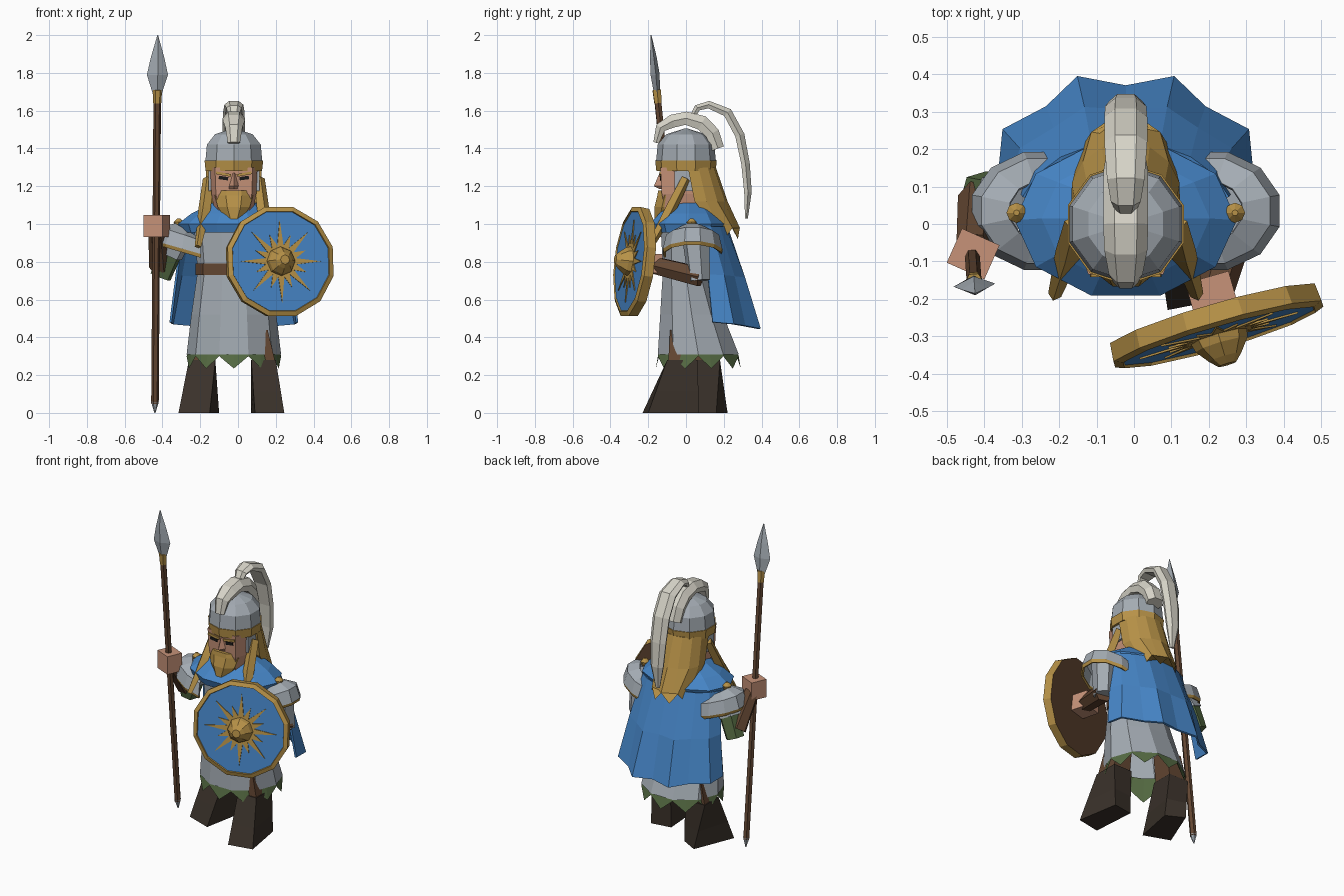
import bpy, math
import bmesh
from mathutils import Vector, Matrix

if "Cube" in bpy.data.objects:
    bpy.data.objects.remove(bpy.data.objects["Cube"])

CX = -0.022  # symmetry plane of the body


def mat(name, *rgb):
    m = bpy.data.materials.new(name)
    m.diffuse_color = (*rgb, 1)
    m.use_nodes = True
    m.node_tree.nodes["Principled BSDF"].inputs["Base Color"].default_value = m.diffuse_color
    return m


STEEL = mat("steel grey", 0.37, 0.41, 0.45)
BLUE = mat("cloth blue", 0.062, 0.24, 0.58)
GOLD = mat("gold", 0.48, 0.29, 0.065)
SKIN = mat("skin", 0.57, 0.29, 0.19)
BROWN = mat("leather brown", 0.125, 0.062, 0.032)
DARK = mat("dark boots", 0.042, 0.031, 0.023)
GREEN = mat("green cloth", 0.09, 0.145, 0.055)
WHITE = mat("plume white", 0.68, 0.66, 0.58)
BLACK = mat("black", 0.01, 0.01, 0.01)


def loft(name, rings, mats, closed=True, caps=(True, True), thick=0, matrix=None):
    """Skin a stack of rings; mats is one material or one per band (+ bottom cap, top cap)."""
    n, bands = len(rings[0]), len(rings) - 1
    ms = mats if isinstance(mats, list) else [mats] * (bands + 2)
    ms = ms + [ms[-1]] * (bands + 2 - len(ms))
    slots = list(dict.fromkeys(ms))
    bm = bmesh.new()
    vs = [[bm.verts.new(p) for p in r] for r in rings]
    for i in range(bands):
        for j in range(n if closed else n - 1):
            k = (j + 1) % n
            f = bm.faces.new((vs[i][j], vs[i][k], vs[i + 1][k], vs[i + 1][j]))
            f.material_index = slots.index(ms[i])
    if closed:
        for end, row, m in ((0, vs[0], ms[bands]), (1, vs[-1], ms[bands + 1])):
            if caps[end]:
                bm.faces.new(row).material_index = slots.index(m)
    bmesh.ops.recalc_face_normals(bm, faces=bm.faces)
    me = bpy.data.meshes.new(name)
    bm.to_mesh(me)
    bm.free()
    for m in slots:
        me.materials.append(m)
    ob = bpy.data.objects.new(name, me)
    bpy.context.collection.objects.link(ob)
    if matrix:
        ob.matrix_world = matrix
    if thick:
        s = ob.modifiers.new("thickness", 'SOLIDIFY')
        s.thickness, s.offset = thick, 0
    return ob


def ring(cx, cy, z, rx, ry, n=10, phase=0.0, drop=None):
    out = []
    for i in range(n):
        a = math.radians(phase) + 2 * math.pi * i / n
        out.append(Vector((cx + rx * math.cos(a), cy + ry * math.sin(a), z - (drop(i) if drop else 0))))
    return out


def arc(cx, cy, z, rx, ry, a0, a1, n, drop=None):
    out = []
    for i in range(n):
        a = math.radians(a0 + (a1 - a0) * i / (n - 1))
        out.append(Vector((cx + rx * math.cos(a), cy + ry * math.sin(a), z - (drop(i, a) if drop else 0))))
    return out


def limb(name, pts, radii, mats, n=6):
    """Round bar through points lying roughly on one line."""
    pts = [Vector(p) for p in pts]
    q = (pts[-1] - pts[0]).to_track_quat('Z', 'Y')
    return loft(name, [[p + q @ v for v in ring(0, 0, 0, *(r if isinstance(r, tuple) else (r, r)), n)]
                       for p, r in zip(pts, radii)], mats)


def strip(name, yz, widths, thicks, m):
    """Bar with a chamfered outer side, swept along a path in the centre plane."""
    p = [Vector((CX, y, z)) for y, z in yz]
    rings = []
    for i, c in enumerate(p):
        t = (p[min(i + 1, len(p) - 1)] - p[max(i - 1, 0)]).normalized()
        u, v = Vector((widths[i] / 2, 0, 0)), Vector((1, 0, 0)).cross(t) * thicks[i] / 2
        rings.append([c + u * .5 + v, c - u * .5 + v, c - u, c - u * .8 - v, c + u * .8 - v, c + u])
    return loft(name, rings, m)


def box(name, c, size, m, yaw=0, roll=0):
    x, y, z = (s / 2 for s in size)
    sq = lambda h: [Vector((-x, -y, h)), Vector((x, -y, h)), Vector((x, y, h)), Vector((-x, y, h))]
    M = Matrix.Translation(c) @ Matrix.Rotation(math.radians(yaw), 4, 'Z') @ Matrix.Rotation(math.radians(roll), 4, 'Y')
    return loft(name, [sq(-z), sq(z)], m, matrix=M)


# Body: mail tunic with belt, ragged green underskirt
loft("mail_tunic", [ring(CX, 0.065, 0.31, 0.25, 0.225), ring(CX, 0.03, 0.52, 0.225, 0.175),
                    ring(CX, 0, 0.73, 0.195, 0.13), ring(CX, 0, 0.73, 0.202, 0.137), ring(CX, 0, 0.79, 0.202, 0.137),
                    ring(CX, 0, 0.79, 0.195, 0.13), ring(CX, 0.01, 0.96, 0.21, 0.15), ring(CX, 0.01, 1.05, 0.15, 0.11)],
     [STEEL, STEEL, BROWN, BROWN, BROWN, STEEL], caps=(False, True))
loft("green_underskirt", [ring(CX, 0.06, 0.38, 0.225, 0.19, 20),
                          ring(CX, 0.065, 0.30, 0.25, 0.225, 20, drop=lambda i: 0.065 * (i % 2))],
     GREEN, caps=(False, False))

# Legs and boots (right leg back, left leg forward)
boots = {"right": ([(-.21, .22), (-.10, .16), (-.15, -.10), (-.315, -.04)], [(-.26, .18), (-.12, .18), (-.12, .04), (-.26, .04)]),
         "left": ([(.20, .07), (.07, .05), (.09, -.23), (.245, -.20)], [(.20, .06), (.07, .06), (.07, -.10), (.20, -.10)])}
for side, (low, top) in boots.items():
    lo = [Vector((x, y, 0)) for x, y in low]
    hi = [Vector((x, y, 0.28)) for x, y in top]
    mid = [a.lerp(b, 0.4) for a, b in zip(lo, hi)]
    loft(side + "_boot", [lo, mid, hi], DARK)
    c = sum(hi, Vector()) / 4
    up = Vector((-.03 if side == "left" else .03, 0, .16))
    loft(side + "_trouser_leg", [[c + (p - c) * 0.92 for p in hi], [c + (p - c) * 0.8 + up for p in hi]], BROWN)

# Blue mantle and pleated cape
loft("shoulder_mantle", [ring(CX, 0.01, 0.955, 0.28, 0.195), ring(CX, 0.01, 1.0, 0.297, 0.212),
                         ring(CX, 0.015, 1.055, 0.225, 0.165), ring(CX, 0.015, 1.11, 0.12, 0.11)], BLUE)
half = [(0.335, 0.14, 0.48), (0.325, 0.25, 0.47), (0.21, 0.31, 0.46), (0.128, 0.39, 0.445)]
hem = [Vector((CX + x, y, z)) for x, y, z in half] + [Vector((CX, 0.365, 0.455))]
hem += [Vector((CX - x, y, z)) for x, y, z in reversed(half)]
collar = arc(CX, 0.02, 0.985, 0.28, 0.195, 15, 165, 9)
loft("cape", [hem, [h.lerp(c, 0.5) + Vector((0, 0.01, 0)) for h, c in zip(hem, collar)], collar], BLUE,
     closed=False, thick=0.012)

# Curved shoulder guards with gold trim, and gold studs
for side, s in (("left", 1), ("right", -1)):
    guard = [arc(0.222, 0.035, z, rx, ry, -105, 105, 8, lambda i, a: 0.055 * (1 - math.cos(a)))
             for rx, ry, z in ((.09, .08, 1.0), (.165, .14, .98), (.19, .157, .91), (.184, .152, .892))]
    guard = [[Vector((CX + s * p.x, p.y, p.z)) for p in r] for r in guard]
    loft(side + "_shoulder_guard", guard, [STEEL, STEEL, GOLD], closed=False, thick=0.012)
    x = CX + s * 0.292
    limb(side + "_mantle_stud", [(x, .03, .985), (x, .03, 1.01), (x, .03, 1.03)], [.02, .027, .008], GOLD, 8)

# Arms
limb("left_sleeve", [(.27, .05, .95), (.29, .07, .70)], [.075, .06], STEEL)
limb("left_forearm", [(.295, .08, .72), (.21, -.2, .79)], [.058, .05], BROWN)
box("left_hand", (.21, -.195, .79), (.12, .11, .10), SKIN, 16)
limb("right_sleeve", [(-.31, .05, .95), (-.365, .07, .84)], [.075, .075], STEEL)
limb("right_elbow_cloth", [(-.355, .07, .86), (-.41, .085, .72)], [.066, .058], GREEN)
limb("right_forearm", [(-.415, .07, .77), (-.43, -.06, .97)], [.056, .045], BROWN)
box("right_hand", (-.43, -.08, .99), (.11, .10, .115), SKIN, -24)


# Spear: points are placed along its leaning axis
def sp(z):
    t = z / 2
    return (-.44 + .015 * t, .02 - .205 * t, z)


limb("spear_shaft", [sp(.05), sp(1.68)], [.02, .02], BROWN)
limb("spear_butt", [sp(0), sp(.06)], [.003, .021], STEEL)
limb("spear_socket", [sp(1.64), sp(1.71)], [.022, .025], GOLD)
limb("spear_head", [sp(1.69), sp(1.79), sp(1.88), sp(2.0)], [(.024, .016), (.056, .024), (.036, .018), (.002, .002)], STEEL, 4)

# Shield: rim, recessed face, sunburst and boss in its own frame
U = Vector((0.96, 0.28, 0)).normalized()
N = Vector((0.277, -0.95, 0.11)).normalized()
V = N.cross(U)
SH = Matrix.Translation((0.22, -0.275, 0.80)) @ Matrix((U, V, N)).transposed().to_4x4()
r12 = lambda r, z: ring(0, 0, z, r, r, 12, 15)
loft("shield", [r12(.295, -.03), r12(.30, .02), r12(.275, .03), r12(.272, .022)],
     [GOLD, GOLD, GOLD, BROWN, BLUE], matrix=SH)


def star(z):
    out = []
    for i in range(32):
        r = 0.085 if i % 2 else (0.22 if i % 4 == 0 else 0.15)
        a = math.pi * i / 16
        out.append(Vector((r * math.cos(a), r * math.sin(a), z)))
    return out


loft("shield_sunburst", [star(.02), star(.027)], GOLD, matrix=SH)
r8 = lambda r, z: ring(0, 0, z, r, r, 8)
loft("shield_boss", [r8(.08, .02), r8(.072, .05), r8(.045, .085), r8(.025, .105)], GOLD, matrix=SH)

# Head: face, nose, eyes, brows, beard
face = [(.10, -.135), (.125, -.07), (.12, .08), (.07, .13)]
face = face + [(-x, y) for x, y in reversed(face)]
loft("head", [[Vector((CX + x * k, y * k, z)) for x, y in face] for z, k in ((1.02, .75), (1.16, .95), (1.30, 1))], SKIN)
loft("nose", [[Vector((CX + x, y, z)) for x, y in ((-w, -.125), (0, -f), (w, -.125))]
              for z, w, f in ((1.185, .028, .14), (1.2, .028, .17), (1.27, .012, .14))], SKIN)
for side, s in (("left", 1), ("right", -1)):
    box(side + "_eye", (CX + s * .055, -.134, 1.243), (.05, .008, .018), BLACK, 0, -s * 8)
    box(side + "_brow", (CX + s * .055, -.137, 1.264), (.08, .009, .014), GOLD, 0, -s * 10)
loft("beard", [ring(CX, -.125, 1.015, .04, .045, 8, 22.5), ring(CX, -.10, 1.09, .092, .072, 8, 22.5),
               ring(CX, -.085, 1.15, .11, .072, 8, 22.5), ring(CX, -.085, 1.178, .10, .068, 8, 22.5)], GOLD)

# Long back hair with ragged ends, and two front braids
loft("back_hair", [arc(CX, .165, .98, .125, .12, -5, 185, 9, lambda i, a: .06 * (i % 2)),
                   arc(CX, .075, 1.12, .148, .145, -12, 192, 9), arc(CX, .01, 1.30, .148, .148, 0, 180, 9)], GOLD)
for side, s in (("left", 1), ("right", -1)):
    limb(side + "_braid", [(CX + s * .135, .0, 1.24), (CX + s * .155, -.08, 1.08), (CX + s * .19, -.19, .88)],
         [(.03, .025), (.034, .03), (.018, .018)], GOLD, 4)
    # steel cheek plates under the helmet
    box(side + "_cheek_plate", (CX + s * .128, 0, 1.235), (.014, .12, .12), STEEL)

# Helmet with gold band, crest and trailing plume
loft("helmet", [ring(CX, 0, z, r, r, 10, 18) for z, r in ((1.28, .157), (1.335, .163), (1.335, .158), (1.42, .15), (1.475, .105), (1.505, .01))],
     [GOLD, GOLD, STEEL, STEEL, STEEL, GOLD, STEEL])
strip("helmet_crest", [(-.158, 1.43), (-.135, 1.51), (-.07, 1.545), (0, 1.56), (.085, 1.535), (.14, 1.48), (.17, 1.40)],
      [.065, .09, .115, .12, .12, .12, .11], [.03, .055, .07, .07, .08, .075, .065], WHITE)
strip("helmet_plume", [(.03, 1.56), (.06, 1.615), (.12, 1.632), (.22, 1.59), (.285, 1.47), (.315, 1.32), (.328, 1.17), (.32, 1.03)],
      [.05, .08, .10, .115, .115, .11, .09, .03], [.03, .035, .04, .05, .05, .045, .04, .015], WHITE)
